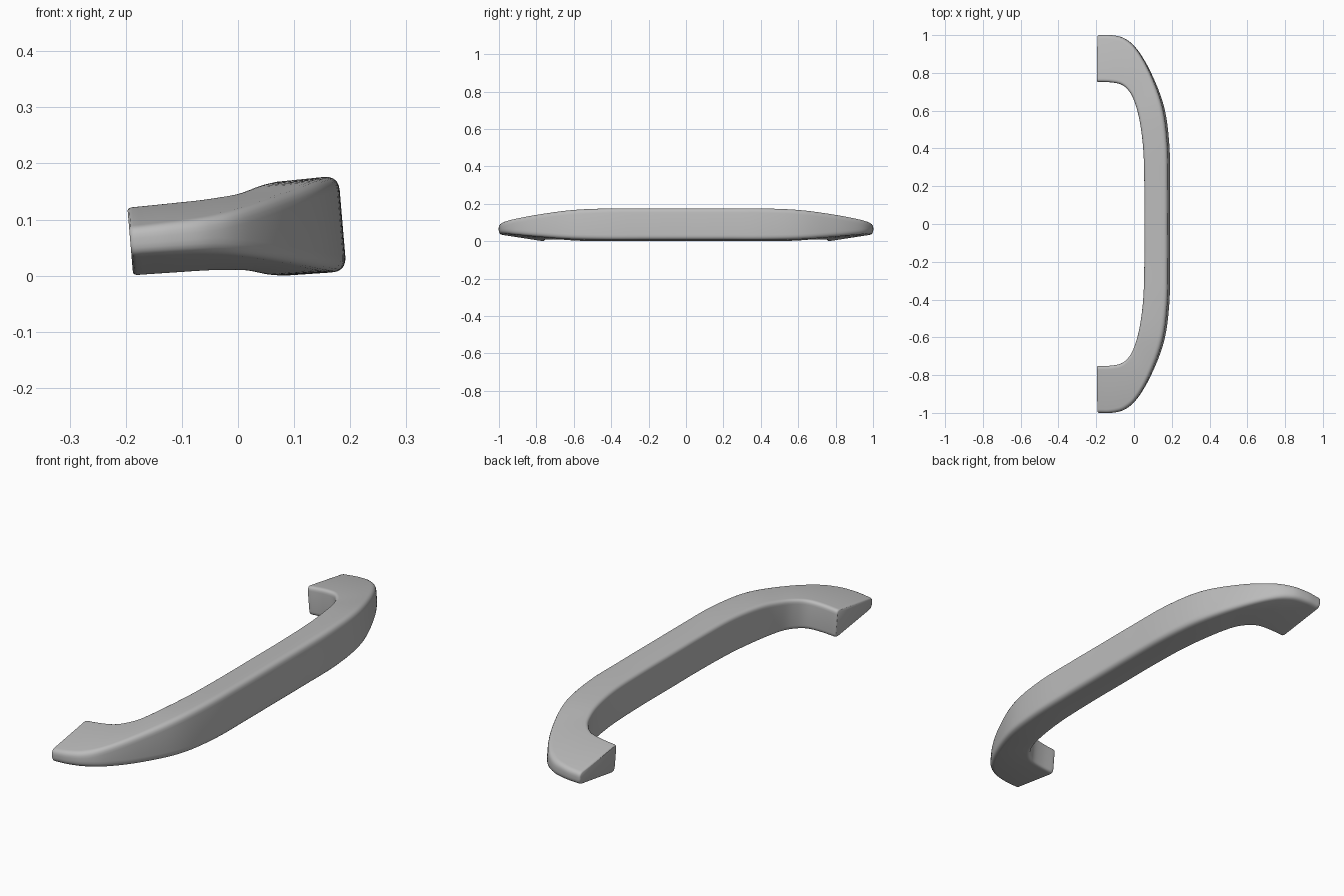
import bpy, bmesh, math
from mathutils import Vector

cube = bpy.data.objects.get("Cube")
if cube:
    bpy.data.objects.remove(cube)

grey = bpy.data.materials.new("satin grey")
grey.use_nodes = True
color = (0.5, 0.5, 0.5, 1)
grey.diffuse_color = color
grey.node_tree.nodes["Principled BSDF"].inputs["Base Color"].default_value = color

# Half of the grip, middle to foot: outer x, y, half height, inner x, y, half height
STATIONS = [
    (.186, 0, .085, .060, 0, .083),
    (.186, .20, .085, .060, .20, .083),
    (.182, .42, .085, .054, .40, .083),
    (.155, .62, .078, .032, .56, .079),
    (.088, .80, .059, .002, .66, .070),
    (.015, .925, .041, -.028, .71, .067),
    (-.05, .982, .031, -.065, .739, .065),
    (-.12, 1.0, .027, -.12, .75, .064),
    (-.184, 1.0, .025, -.184, .752, .063),
]
TILT, MID_Z, STEPS = .085, .084, 6


def catmull(a, b, c, d, t):
    return [(2*q + (r - p)*t + (2*p - 5*q + 4*r - s)*t*t
             + (3*q - p - 3*r + s)*t**3) / 2 for p, q, r, s in zip(a, b, c, d)]


def mirror_y(s):
    return (s[0], -s[1], s[2], s[3], -s[4], s[5])


def rounded_ring(station, shrink=0):
    """Trapezoid section with soft corners, leaning slightly about y."""
    ox, oy, oh, ix, iy, ih = station
    outer, inner = Vector((ox, oy, 0)), Vector((ix, iy, 0))
    across = (outer - inner).normalized() * shrink
    outer, inner = outer - across, inner + across
    up = Vector((0, 0, 1))
    corners = [outer - up*(oh - shrink), outer + up*(oh - shrink),
               inner + up*(ih - shrink), inner - up*(ih - shrink)]
    ring = []
    for i, corner in enumerate(corners):
        before = (corners[i - 1] - corner).normalized()
        after = (corners[(i + 1) % 4] - corner).normalized()
        radius = min(.026, oh*.8) if i < 2 else .02
        a, b = corner + before*radius, corner + after*radius
        for k in range(6):
            t = k / 5
            p = a*(1 - t)**2 + corner*2*t*(1 - t) + b*t*t
            ring.append((p.x - TILT*p.z, p.y, p.z + TILT*p.x + MID_Z))
    return ring


# Smooth the station list and mirror it to the other foot
end = STATIONS[-1]
ctrl = [mirror_y(STATIONS[1])] + STATIONS + [(end[0] - .06,) + end[1:3] + (end[3] - .06,) + end[4:]]
half = [catmull(*ctrl[i:i + 4], k / STEPS)
        for i in range(len(STATIONS) - 1) for k in range(STEPS)] + [end]
rings = [rounded_ring(s) for s in half]
for dx, shrink in ((.005, .001), (.008, .004)):        # softened foot rim
    rings.append(rounded_ring((end[0] - dx, *end[1:3], end[3] - dx, *end[4:]), shrink))
rings = [[(x, -y, z) for x, y, z in r] for r in reversed(rings[1:])] + rings

# Skin the sections into one closed grip
bm = bmesh.new()
loops = [[bm.verts.new(p) for p in r] for r in rings]
for a, b in zip(loops, loops[1:]):
    for i in range(len(a)):
        j = (i + 1) % len(a)
        bm.faces.new((a[i], a[j], b[j], b[i]))
bm.faces.new(loops[0])
bm.faces.new(loops[-1][::-1])
bmesh.ops.recalc_face_normals(bm, faces=bm.faces)
low = min(v.co.z for v in bm.verts)
bmesh.ops.translate(bm, verts=bm.verts, vec=(0, 0, -low))
mesh = bpy.data.meshes.new("pull_handle")
bm.to_mesh(mesh)
bm.free()
mesh.materials.append(grey)
handle = bpy.data.objects.new("pull_handle", mesh)
bpy.context.collection.objects.link(handle)
bpy.context.view_layer.objects.active = handle
handle.select_set(True)
bpy.ops.object.shade_smooth_by_angle(angle=math.radians(40))
